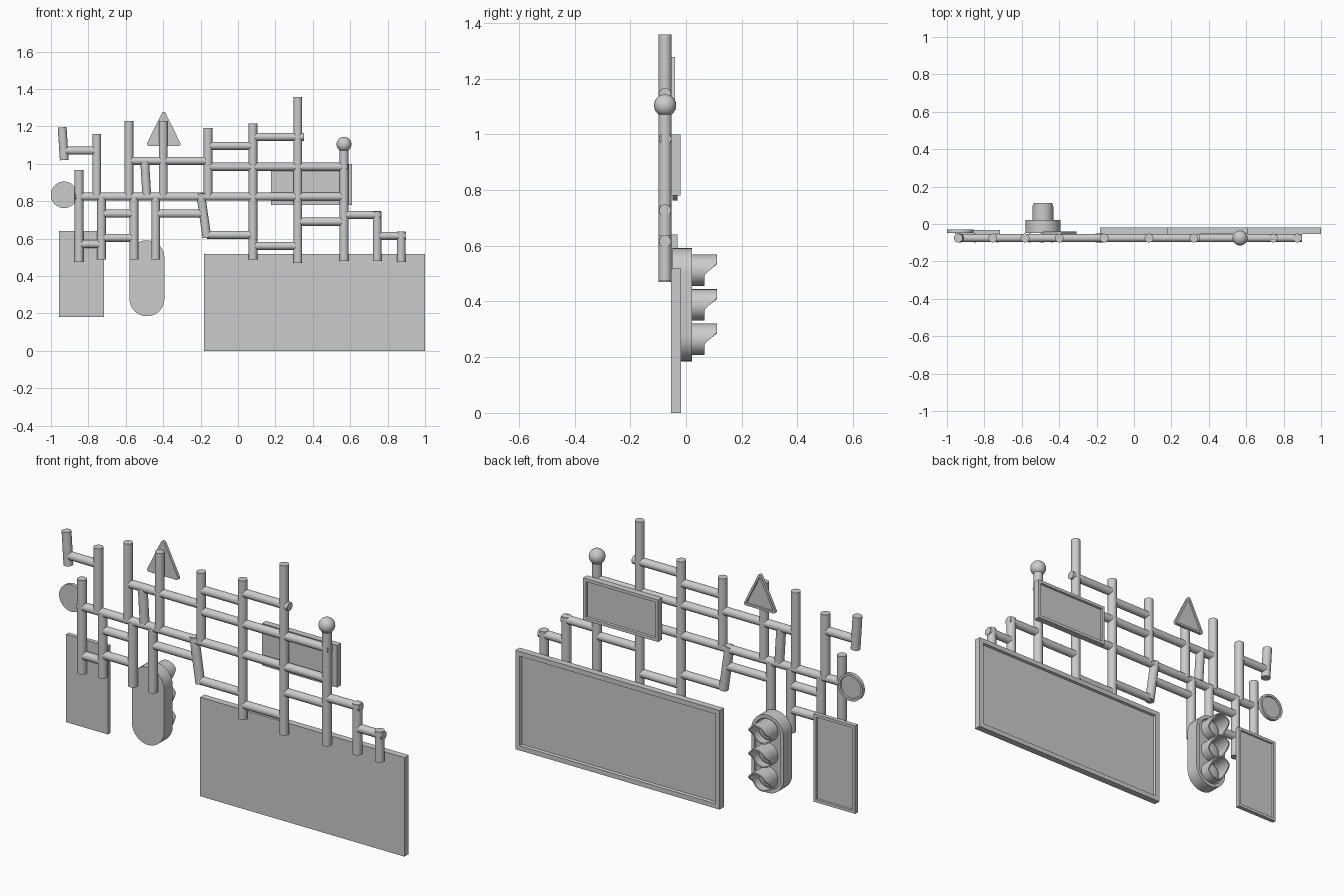
import bpy, bmesh
from math import sin, cos, radians, pi
from mathutils import Vector

if "Cube" in bpy.data.objects:
    bpy.data.objects.remove(bpy.data.objects["Cube"])

PY = -0.075  # plane of the pipe lattice


def finish(bm, name):
    bmesh.ops.recalc_face_normals(bm, faces=bm.faces)
    me = bpy.data.meshes.new(name)
    bm.to_mesh(me)
    bm.free()
    ob = bpy.data.objects.new(name, me)
    bpy.context.collection.objects.link(ob)
    bpy.ops.object.select_all(action='DESELECT')
    ob.select_set(True)
    bpy.context.view_layer.objects.active = ob
    bpy.ops.object.shade_smooth_by_angle(angle=radians(35))
    return ob


def pipe(name, x0, z0, x1, z1, r):
    a, b = Vector((x0, PY, z0)), Vector((x1, PY, z1))
    bm = bmesh.new()
    bmesh.ops.create_cone(bm, cap_ends=True, segments=24, radius1=r, radius2=r, depth=(b - a).length)
    ob = finish(bm, name)
    ob.rotation_mode = 'QUATERNION'
    ob.rotation_quaternion = (b - a).to_track_quat('Z', 'Y')
    ob.location = (a + b) / 2
    return ob


def arcs(corners, r, steps):
    # outline made of arcs: (centre x, centre z, start angle, end angle)
    pts = []
    for cx, cz, a0, a1 in corners:
        for i in range(steps + 1):
            a = radians(a0 + (a1 - a0) * i / steps)
            pts.append((cx + r * cos(a), cz + r * sin(a)))
    return pts


def rect(x0, x1, z0, z1):
    return [(x0, z0), (x1, z0), (x1, z1), (x0, z1)]


def tray(name, outline, y0, y1, rim, recess):
    # plate with a raised rim on its +y face
    bm = bmesh.new()
    front = bm.faces.new([bm.verts.new((x, y0, z)) for x, z in outline])
    geom = bmesh.ops.extrude_face_region(bm, geom=[front], use_keep_orig=True)['geom']
    bmesh.ops.translate(bm, vec=(0, y1 - y0, 0), verts=[g for g in geom if isinstance(g, bmesh.types.BMVert)])
    bmesh.ops.recalc_face_normals(bm, faces=bm.faces)
    back = max(bm.faces, key=lambda f: f.calc_center_median().y)
    bmesh.ops.inset_region(bm, faces=[back], thickness=rim, use_even_offset=True)
    bmesh.ops.inset_region(bm, faces=[back], thickness=rim * 0.15, use_even_offset=True)
    bmesh.ops.translate(bm, vec=(0, -recess, 0), verts=back.verts)
    return finish(bm, name)


# Vertical pipes: x bottom, z bottom, x top, z top
for v in [(-.85, .476, -.85, .968), (-.755, .82, -.755, 1.16), (-.73, .487, -.73, .824),
          (-.583, .82, -.583, 1.23), (-.556, .487, -.556, .824), (-.40, .82, -.40, 1.23),
          (-.44, .487, -.44, .824), (-.488, .835, -.499, 1.016), (-.16, .82, -.16, 1.19),
          (-.166, .605, -.2, .84), (.08, .487, .08, 1.215), (.32, .47, .32, 1.358),
          (.567, .48, .567, 1.09), (.744, .48, .744, .745), (.873, .476, .873, .637),
          (-.929, 1.02, -.94, 1.195)]:
    pipe("upright_pipe", *v, 0.0235)

# Horizontal pipes: z, x start, x end
for z, a, b in [(1.07, -.93, -.755), (.824, -.87, .567), (1.016, -.583, -.16), (1.096, -.16, .08),
                (1.144, .08, .353), (.984, -.16, .585), (.733, -.73, -.556), (.733, -.44, -.19),
                (.604, -.73, -.556), (.57, -.85, -.73), (.62, -.166, .08), (.561, .08, .32),
                (.69, .32, .567), (.727, .567, .765), (.615, .744, .898)]:
    pipe("cross_pipe", a, z, b, z, 0.0215)

# Ball finial
bm = bmesh.new()
bmesh.ops.create_uvsphere(bm, u_segments=24, v_segments=16, radius=0.04)
finish(bm, "ball_finial").location = (.567, PY, 1.104)

# Sign boards
tray("large_board", rect(-.182, 1.0, 0, .518), -.053, -.018, .025, .012)
tray("left_board", rect(-.957, -.716, .18, .64), -.053, -.031, .015, .007)
tray("upper_board", rect(.176, .61, .78, 1.0), -.053, -.02, .016, .01)
tray("round_sign", arcs([(-.93, .834, 0, 352.5)], .071, 47), -.049, -.03, .012, .007)
tray("triangle_sign", arcs([(-.397, 1.268, 26, 154), (-.477, 1.106, 154, 270),
                            (-.317, 1.106, 270, 386)], .01, 6), -.056, -.04, .011, .006)

# Traffic light housing
LX = -.487
tray("light_housing", arcs([(LX, .4975, 0, 180), (LX, .2785, 180, 360)], .0935, 20), -.049, .022, .018, .008)


def visor(z):
    n = 48
    bm = bmesh.new()
    rings = []
    for i in range(n):
        a = 2 * pi * i / n
        h = .056 * sin(a)
        tip = .066 + .045 * min(1, max(0, (h + .017) / .041))
        rings.append([bm.verts.new((LX + r * cos(a), y, z + r * sin(a)))
                      for r, y in [(.056, .005), (.056, tip), (.049, tip), (.049, .005)]])
    for i in range(n):
        p, q = rings[i], rings[(i + 1) % n]
        for k in range(4):
            m = (k + 1) % 4
            bm.faces.new((p[k], p[m], q[m], q[k]))
    finish(bm, "lamp_visor")
    # Lens: shallow dome inside the visor
    bm = bmesh.new()
    bmesh.ops.create_uvsphere(bm, u_segments=24, v_segments=12, radius=.05)
    ob = finish(bm, "lamp_lens")
    ob.location = (LX, .022, z)
    ob.scale.y = .3


for z in (.512, .388, .264):
    visor(z)
